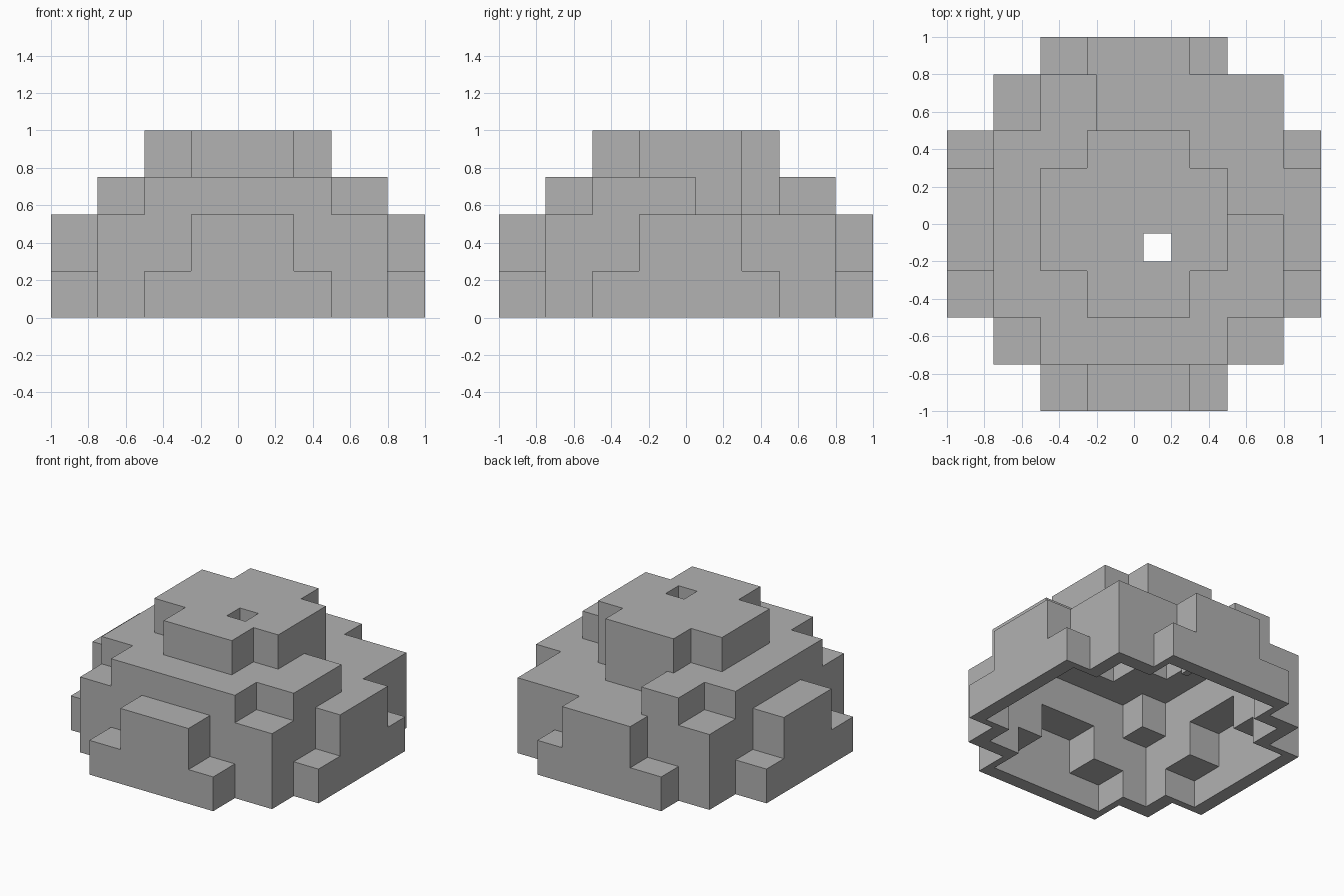
import bpy
import bmesh
from itertools import product

cube = bpy.data.objects.get("Cube")
if cube:
    bpy.data.objects.remove(cube, do_unlink=True)


def box(x0, x1, y0, y1, z0, z1):
    return ((x0, x1), (y0, y1), (z0, z1))


def cross(long, short, z0, z1):
    """Two crossing slabs with the same span along x and y."""
    return [box(*long, *short, z0, z1), box(*short, *long, z0, z1)]


def tiers(r1, r2, r3, r4, h1, h2, h3, floor):
    """Stepped dome body: skirt, arms, block and shoulder."""
    return (cross(r4, r2, floor, h1) + cross(r4, r1, floor, h2)
            + [box(*r3, *r3, floor, h2)] + cross(r3, r2, floor, h3))


def inside(p, boxes):
    return any(all(lo < c < hi for c, (lo, hi) in zip(p, b)) for b in boxes)


# Outer dome, its cut-away corner and the crown
o1, o2, o3, o4 = (-0.25, 0.3), (-0.5, 0.5), (-0.75, 0.8), (-1, 1)
outer = tiers(o1, o2, o3, o4, 0.25, 0.55, 0.75, 0)
outer_cut = [box(-0.2, 1, 0.05, 1, 0.55, 0.75)]
outer_crown = cross(o2, o1, 0.5, 1)

# Smaller matching cavity, open underneath
i1, i2, i3, i4 = (-0.2, 0.25), (-0.45, 0.45), (-0.65, 0.7), (-0.9, 0.9)
inner = tiers(i1, i2, i3, i4, 0.2, 0.45, 0.7, -0.1)
inner_cut = [box(-0.25, 1, 0, 1, 0.45, 0.7)]
inner_crown = cross(i2, i1, 0.4, 0.9)
vent = [box(0.05, 0.2, -0.2, -0.05, 0.8, 1.1)]


def stepped(p, body, cut, crown):
    return (inside(p, body) and not inside(p, cut)) or inside(p, crown)


def solid(p):
    return (p[2] > 0 and stepped(p, outer, outer_cut, outer_crown)
            and not stepped(p, inner, inner_cut, inner_crown)
            and not inside(p, vent))


# Cell lines taken from every box edge
every = outer + outer_cut + outer_crown + inner + inner_cut + inner_crown + vent
lines = [sorted({v for b in every for v in b[a]}) for a in range(3)]
lines = [[l[0] - 0.1] + l + [l[-1] + 0.1] for l in lines]
lines[2] = [-0.2] + [z for z in lines[2] if z >= 0] 
counts = [len(l) - 1 for l in lines]
filled = {c: solid([(lines[a][c[a]] + lines[a][c[a] + 1]) / 2 for a in range(3)])
          for c in product(*map(range, counts))}

# Skin the boundary between solid and empty cells
bm = bmesh.new()
verts = {}


def vert(key):
    if key not in verts:
        verts[key] = bm.verts.new([lines[a][key[a]] for a in range(3)])
    return verts[key]


for cell, full in filled.items():
    for a in range(3):
        near = list(cell)
        near[a] += 1
        other = filled.get(tuple(near), False)
        if full == other:
            continue
        b, c = (a + 1) % 3, (a + 2) % 3
        loop = []
        for db, dc in ((0, 0), (1, 0), (1, 1), (0, 1)):
            key = list(near)
            key[b] += db
            key[c] += dc
            loop.append(vert(tuple(key)))
        bm.faces.new(loop if full else loop[::-1])

bmesh.ops.dissolve_limit(bm, angle_limit=0.01, verts=bm.verts, edges=bm.edges)
mesh = bpy.data.meshes.new("stepped_dome_shell")
bm.to_mesh(mesh)
bm.free()

# Plain grey finish
grey = bpy.data.materials.new("plain_grey")
grey.use_nodes = True
colour = (0.445, 0.445, 0.445, 1)
grey.diffuse_color = colour
grey.node_tree.nodes["Principled BSDF"].inputs["Base Color"].default_value = colour
mesh.materials.append(grey)

dome = bpy.data.objects.new("stepped_dome_shell", mesh)
bpy.context.collection.objects.link(dome)
